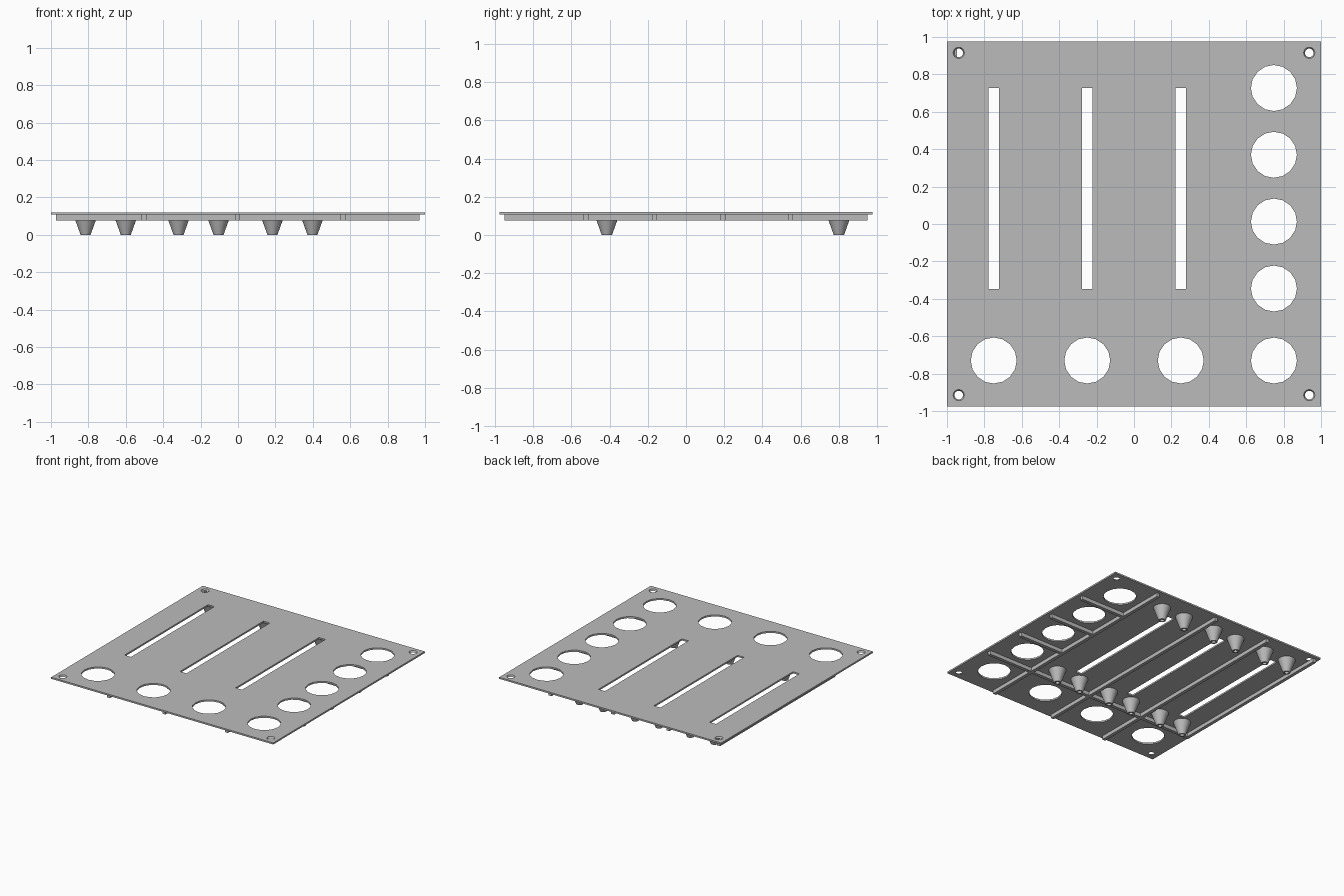
import bpy, bmesh, math

cube = bpy.data.objects.get("Cube")
if cube:
    bpy.data.objects.remove(cube, do_unlink=True)

grey = bpy.data.materials.new("plain grey")
grey.use_nodes = True
COLOUR = (0.5, 0.5, 0.5, 1)
grey.diffuse_color = COLOUR
grey.node_tree.nodes["Principled BSDF"].inputs["Base Color"].default_value = COLOUR

TOP, UNDER, RIB_BASE = 0.12, 0.107, 0.077
HALF_DEPTH = 0.975


def add_box(bm, x0, x1, y0, y1, z0, z1):
    verts = bmesh.ops.create_cube(bm, size=1)["verts"]
    for v in verts:
        v.co.x = x0 if v.co.x < 0 else x1
        v.co.y = y0 if v.co.y < 0 else y1
        v.co.z = z0 if v.co.z < 0 else z1


def add_turned(bm, x, y, profile, sides):
    """Closed solid turned from (radius, height) pairs."""
    rings = []
    for r, z in profile:
        angles = [math.tau * i / sides for i in range(sides)]
        rings.append([bm.verts.new((x + r * math.cos(a), y + r * math.sin(a), z)) for a in angles])
    for lower, upper in zip(rings, rings[1:]):
        for i in range(sides):
            j = (i + 1) % sides
            bm.faces.new((lower[i], lower[j], upper[j], upper[i]))
    bm.faces.new(rings[0])
    bm.faces.new(rings[-1])


def finish(name, bm, smooth=False):
    bmesh.ops.recalc_face_normals(bm, faces=bm.faces[:])
    mesh = bpy.data.meshes.new(name)
    bm.to_mesh(mesh)
    bm.free()
    mesh.materials.append(grey)
    obj = bpy.data.objects.new(name, mesh)
    bpy.context.collection.objects.link(obj)
    if smooth:
        bpy.ops.object.select_all(action="DESELECT")
        obj.select_set(True)
        bpy.context.view_layer.objects.active = obj
        bpy.ops.object.shade_smooth_by_angle(angle=math.radians(35))
    return obj


# Flat panel
bm = bmesh.new()
add_box(bm, -1, 1, -HALF_DEPTH, HALF_DEPTH, UNDER, TOP)
panel = finish("panel", bm)

# Openings: button holes, slider slots and countersunk corner holes
bm = bmesh.new()
button_spots = [(x, -0.73) for x in (-0.75, -0.25, 0.25, 0.748)]
button_spots += [(0.748, y) for y in (-0.345, 0.013, 0.37, 0.727)]
for x, y in button_spots:
    add_turned(bm, x, y, [(0.123, 0.05), (0.123, 0.15)], 16)
for x in (-0.75, -0.25, 0.25):
    add_box(bm, x - 0.029, x + 0.029, -0.347, 0.727, 0.05, 0.15)
for x in (-0.937, 0.937):
    for y in (-0.915, 0.915):
        add_turned(bm, x, y, [(0.019, 0.1), (0.0354, 0.13)], 24)
cutter = finish("opening_cutter", bm)
cutter.hide_render = True

cut = panel.modifiers.new("openings", "BOOLEAN")
cut.operation = "DIFFERENCE"
cut.solver = "EXACT"
cut.object = cutter
bpy.ops.object.select_all(action="DESELECT")
panel.select_set(True)
bpy.context.view_layer.objects.active = panel
bpy.ops.object.modifier_apply(modifier=cut.name)
bpy.data.objects.remove(cutter, do_unlink=True)

# Stiffening ribs under the panel
W = 0.0135


def rib(name, x0, x1, y0, y1):
    bm = bmesh.new()
    add_box(bm, x0, x1, y0, y1, RIB_BASE, UNDER + 0.002)
    finish(name, bm)


for i, x in enumerate((-0.502, -0.003, 0.56)):
    rib(f"long_rib_{i + 1}", x - W, x + W, -0.95, 0.95)
rib("edge_rib", -0.973, -0.973 + 2 * W, -0.522, 0.95)
rib("cross_rib", -0.973, 0.97, -0.522 - W, -0.522 + W)
for i, y in enumerate((-0.164, 0.192, 0.547)):
    rib(f"short_rib_{i + 1}", 0.56, 0.97, y - W, y + W)

# Tapered mounting posts with blind screw holes
post_profile = [(0.066, UNDER + 0.002), (0.027, 0), (0.016, 0), (0.016, 0.07)]
for row, y in (("front", -0.414), ("back", 0.8)):
    for i, x in enumerate((-0.815, -0.6, -0.318, -0.104, 0.184, 0.398)):
        bm = bmesh.new()
        add_turned(bm, x, y, post_profile, 24)
        finish(f"{row}_post_{i + 1}", bm, smooth=True)
